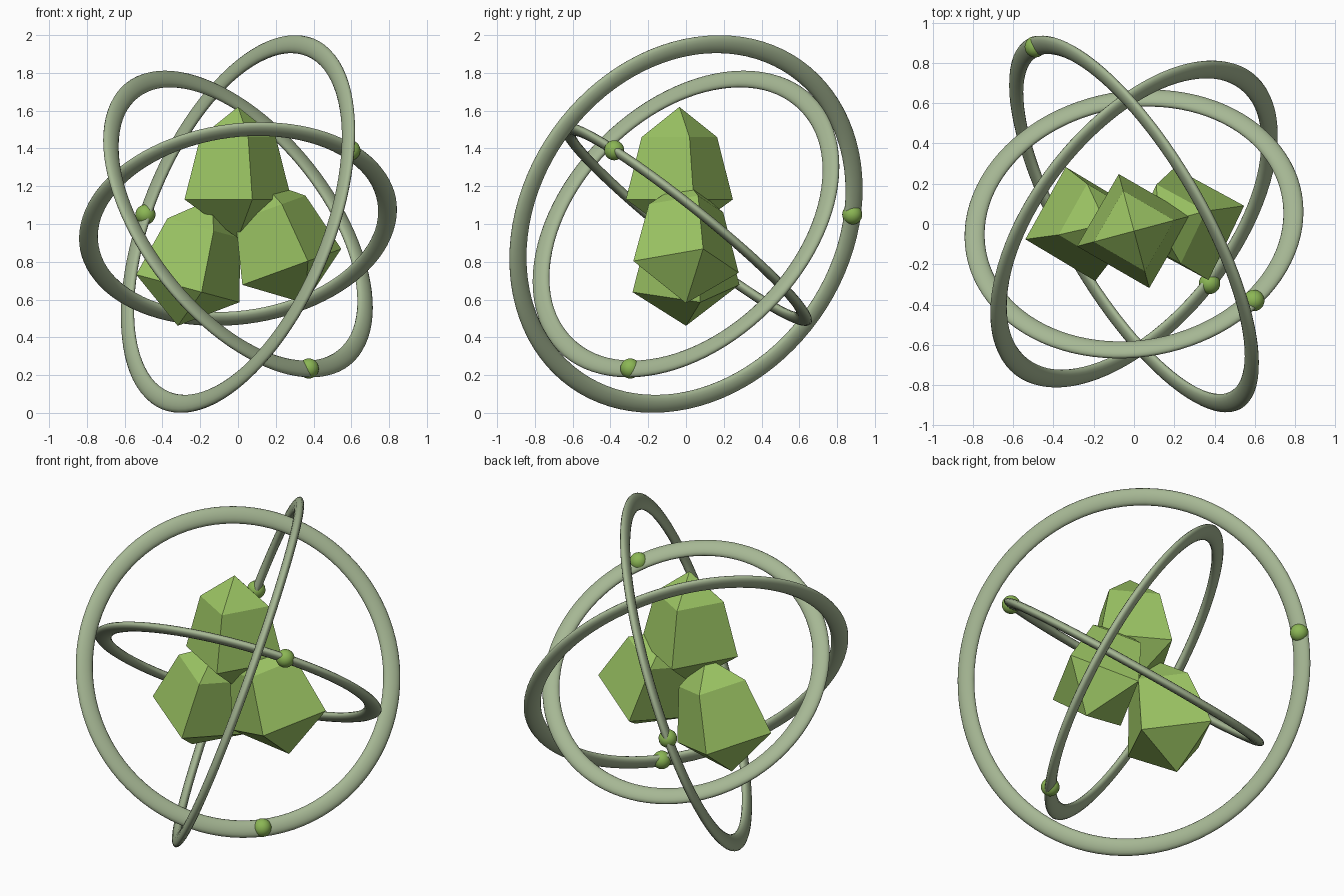
import bpy, bmesh, math
from mathutils import Vector, Matrix

if "Cube" in bpy.data.objects:
    bpy.data.objects.remove(bpy.data.objects["Cube"])


def material(name, rgb):
    m = bpy.data.materials.new(name)
    m.diffuse_color = (*rgb, 1.0)
    m.use_nodes = True
    m.node_tree.nodes["Principled BSDF"].inputs["Base Color"].default_value = m.diffuse_color
    return m


CRYSTAL = material("crystal_green", (0.333, 0.558, 0.127))
RING = material("pale_sage", (0.381, 0.474, 0.296))
BEAD = material("bead_green", (0.26, 0.47, 0.09))


def crystal(name, centre, tilt, yaw):
    """Four-sided gem: point, narrow shoulder, wide girdle, lower point."""
    bm = bmesh.new()

    def square(r, z):
        return [bm.verts.new((r * math.cos(i * math.pi / 2), r * math.sin(i * math.pi / 2), z))
                for i in range(4)]

    girdle, shoulder = square(0.293, 0.0), square(0.207, 0.33)
    top, bottom = bm.verts.new((0, 0, 0.49)), bm.verts.new((0, 0, -0.205))
    for i in range(4):
        j = (i + 1) % 4
        bm.faces.new((girdle[i], girdle[j], shoulder[j], shoulder[i]))
        bm.faces.new((shoulder[i], shoulder[j], top))
        bm.faces.new((girdle[j], girdle[i], bottom))
    mesh = bpy.data.meshes.new(name)
    bm.to_mesh(mesh)
    bm.free()
    mesh.materials.append(CRYSTAL)
    ob = bpy.data.objects.new(name, mesh)
    ob.matrix_world = (Matrix.Translation(centre)
                       @ Matrix.Rotation(math.radians(tilt), 4, 'Y')
                       @ Matrix.Rotation(math.radians(yaw), 4, 'Z'))
    bpy.context.collection.objects.link(ob)


def orbit(name, radius, normal, bead_at):
    """Flattened ring facing along normal, with a bead riding on it."""
    bpy.ops.mesh.primitive_torus_add(major_radius=radius, minor_radius=0.05,
                                     major_segments=96, minor_segments=16)
    ring = bpy.context.object
    ring.name = name + "_ring"
    ring.data.transform(Matrix.Diagonal((1, 1, 0.5, 1)))
    ring.rotation_euler = Vector(normal).to_track_quat('Z', 'Y').to_euler()
    ring.location = (0, 0, 1)
    ring.data.materials.append(RING)
    bpy.ops.object.shade_smooth()

    bpy.ops.mesh.primitive_uv_sphere_add(segments=24, ring_count=16, radius=0.053,
                                         location=bead_at)
    bead = bpy.context.object
    bead.name = name + "_bead"
    bead.data.materials.append(BEAD)
    bpy.ops.object.shade_smooth()


# Crystal cluster
crystal("top_crystal", (0, -0.035, 1.13), 0, 15)
crystal("left_crystal", (-0.266, 0, 0.659), 15, 15)
crystal("right_crystal", (0.285, 0, 0.773), -20, 18)

# Orbiting rings and beads
orbit("outer", 1.01, (0.815, 0.473, -0.334), (-0.49, 0.88, 1.05))
orbit("middle", 0.903, (0.667, -0.527, 0.527), (0.375, -0.295, 0.235))
orbit("inner", 0.797, (-0.115, 0.62, 0.776), (0.595, -0.38, 1.39))
